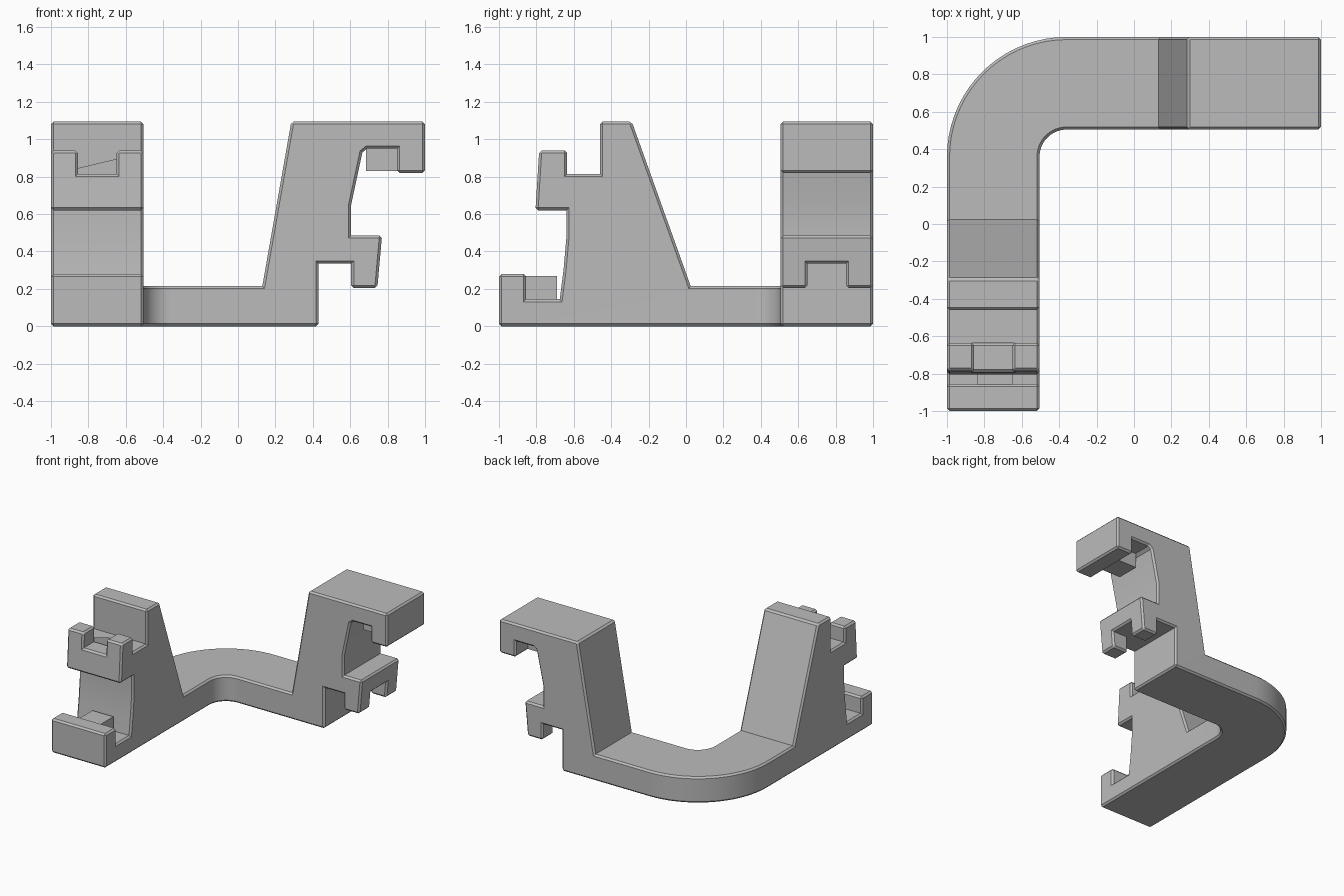
import bpy, bmesh, math
from mathutils import Vector

if "Cube" in bpy.data.objects:
    bpy.data.objects.remove(bpy.data.objects["Cube"])

grey = bpy.data.materials.new("plain grey")
grey.use_nodes = True
COLOUR = (0.5, 0.5, 0.5, 1)
grey.diffuse_color = COLOUR
grey.node_tree.nodes["Principled BSDF"].inputs["Base Color"].default_value = COLOUR

INNER, OUTER = 0.505, 1.0   # the two sides of each arm
BEND = 0.36                 # where the straight arms meet the bend
FLOOR = 0.215               # thickness of the connecting strip


def new_object(name, bm):
    mesh = bpy.data.meshes.new(name)
    bm.to_mesh(mesh)
    bm.free()
    mesh.materials.append(grey)
    obj = bpy.data.objects.new(name, mesh)
    bpy.context.collection.objects.link(obj)
    return obj


def block(name, lo, hi):
    bm = bmesh.new()
    bmesh.ops.create_cube(bm, size=1)
    lo, hi = Vector(lo), Vector(hi)
    for v in bm.verts:
        v.co = (lo + hi) / 2 + v.co * (hi - lo)
    return new_object(name, bm)


def prism(bm, profile, place):
    """Extrude a side profile across the arm's width."""
    near, far = [[bm.verts.new(place(s, z, w)) for s, z in profile]
                 for w in (INNER, OUTER)]
    bm.faces.new(near)
    bm.faces.new(far)
    for i in range(len(profile)):
        j = (i + 1) % len(profile)
        bm.faces.new((near[i], near[j], far[j], far[i]))


def on_plane(face, axis, value):
    return all(abs(v.co[axis] - value) < 1e-4 and v.co.z < FLOOR + 0.01
               for v in face.verts)


def bevel_convex(obj, width):
    """Chamfer only the outward corners."""
    bm = bmesh.new()
    bm.from_mesh(obj.data)
    bmesh.ops.remove_doubles(bm, verts=bm.verts, dist=1e-4)
    bmesh.ops.dissolve_limit(bm, angle_limit=math.radians(1),
                             verts=bm.verts, edges=bm.edges)
    bmesh.ops.recalc_face_normals(bm, faces=bm.faces)
    edges = [e for e in bm.edges if e.is_manifold
             and e.calc_face_angle_signed() > math.radians(25)]
    bmesh.ops.bevel(bm, geom=edges, offset=width, offset_type='OFFSET',
                    segments=1, profile=0.5, affect='EDGES', clamp_overlap=True)
    bm.to_mesh(obj.data)
    bm.free()
    bpy.ops.object.select_all(action='DESELECT')
    obj.select_set(True)
    bpy.context.view_layer.objects.active = obj
    bpy.ops.object.shade_smooth_by_angle(angle=math.radians(20))


# Side profile of the front arm: lip, groove, hook, step, sloped back
front_profile = [
    (-1, 0), (-1, 0.28), (-0.855, 0.28), (-0.855, 0.145), (-0.675, 0.145),
    (-0.655, 0.3), (-0.64, 0.47), (-0.64, 0.62), (-0.805, 0.62),
    (-0.785, 0.94), (-0.635, 0.94), (-0.635, 0.815), (-0.46, 0.815),
    (-0.46, 1.095), (-0.29, 1.095), (0.025, FLOOR), (BEND, FLOOR), (BEND, 0)]

# Side profile of the back arm: the same fittings hanging downwards
back_profile = [
    (-BEND, 0), (0.43, 0), (0.43, 0.335), (0.605, 0.335), (0.605, 0.205),
    (0.745, 0.205), (0.77, 0.485), (0.605, 0.485), (0.605, 0.65),
    (0.665, 0.93), (0.69, 0.95), (0.85, 0.95), (0.85, 0.82), (1, 0.82),
    (1, 1.095), (0.285, 1.095), (0.13, FLOOR), (-BEND, FLOOR)]

# Bracket: both arms joined by a quarter bend
bm = bmesh.new()
prism(bm, front_profile, lambda s, z, w: (-w, s, z))
prism(bm, back_profile, lambda s, z, w: (s, w, z))
end = next(f for f in bm.faces if on_plane(f, 1, BEND))
bmesh.ops.spin(bm, geom=[end] + list(end.edges) + list(end.verts),
               cent=(-BEND, BEND, 0), axis=(0, 0, 1),
               angle=-math.pi / 2, steps=18, use_duplicate=False)
inside = [f for f in bm.faces if on_plane(f, 1, BEND) or on_plane(f, 0, -BEND)]
bmesh.ops.delete(bm, geom=inside, context='FACES')
bmesh.ops.remove_doubles(bm, verts=bm.verts, dist=1e-3)
bmesh.ops.recalc_face_normals(bm, faces=bm.faces)
bracket = new_object("corner_bracket", bm)

# Notches that split each hook into two horns
cutters = [
    block("front_notch_cutter", (-0.855, -0.9, 0.815), (-0.65, -0.55, 1.0)),
    block("back_notch_cutter", (0.55, 0.65, 0.1), (0.9, 0.855, 0.335))]
bpy.context.view_layer.objects.active = bracket
for cutter in cutters:
    mod = bracket.modifiers.new("notch", 'BOOLEAN')
    mod.operation = 'DIFFERENCE'
    mod.solver = 'EXACT'
    mod.object = cutter
    bpy.ops.object.modifier_apply(modifier=mod.name)
    bpy.data.objects.remove(cutter)
bevel_convex(bracket, 0.014)

# Pegs behind each lip
block("front_peg", (-0.84, -0.86, 0.14), (-0.65, -0.69, 0.27))
block("back_peg", (0.685, 0.65, 0.83), (0.855, 0.84, 0.955))
